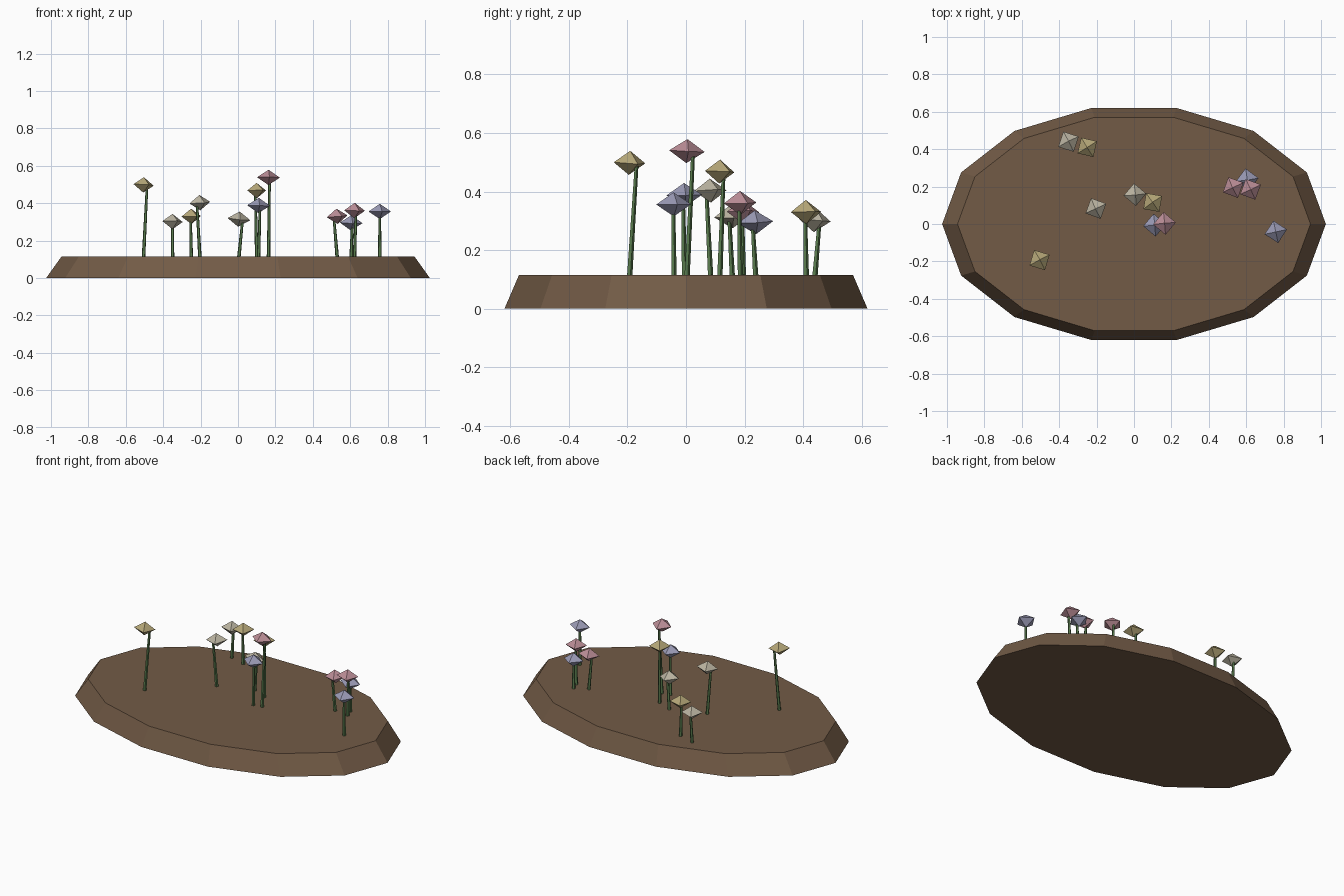
import bpy, bmesh, math
from mathutils import Matrix, Vector

if "Cube" in bpy.data.objects:
    bpy.data.objects.remove(bpy.data.objects["Cube"])

TOP = 0.115          # height of the soil surface


def material(name, rgb):
    m = bpy.data.materials.new(name)
    m.diffuse_color = (*rgb, 1)
    m.use_nodes = True
    m.node_tree.nodes["Principled BSDF"].inputs["Base Color"].default_value = m.diffuse_color
    return m


SOIL = material("soil", (0.17, 0.105, 0.062))
STEM = material("stem_green", (0.10, 0.20, 0.075))
PETAL = {
    "pink": material("petal_pink", (0.50, 0.27, 0.31)),
    "yellow": material("petal_yellow", (0.47, 0.39, 0.19)),
    "white": material("petal_white", (0.50, 0.46, 0.36)),
    "blue": material("petal_blue", (0.33, 0.33, 0.47)),
}


def frustum(name, sides, r1, r2, depth, mat, matrix):
    """Flat-shaded tapered prism standing on its local origin."""
    bm = bmesh.new()
    bmesh.ops.create_cone(bm, cap_ends=True, segments=sides, radius1=r1, radius2=r2,
                          depth=depth, matrix=Matrix.Translation((0, 0, depth / 2)))
    return finish(name, bm, mat, matrix)


def finish(name, bm, mat, matrix):
    bm.transform(matrix)
    bmesh.ops.recalc_face_normals(bm, faces=bm.faces)
    me = bpy.data.meshes.new(name)
    bm.to_mesh(me)
    bm.free()
    me.materials.append(mat)
    ob = bpy.data.objects.new(name, me)
    bpy.context.collection.objects.link(ob)
    return ob


def flower_head(name, r, h, mat, matrix):
    """Squashed octahedron."""
    bm = bmesh.new()
    ring = [bm.verts.new((r * math.cos(a), r * math.sin(a), 0))
            for a in (i * math.pi / 2 for i in range(4))]
    for z in (h, -h):
        tip = bm.verts.new((0, 0, z))
        for i in range(4):
            bm.faces.new((ring[i], ring[(i + 1) % 4], tip))
    return finish(name, bm, mat, matrix)


# Oval 14-sided soil mound
oval = Matrix.Diagonal((1.0257, 0.636, 1, 1)) @ Matrix.Rotation(math.pi / 2, 4, 'Z')
frustum("soil_mound", 14, 1.0, 0.92, TOP, SOIL, oval)

# Flowers: x, y, head height, stem lean in x and y, head yaw, colour
flowers = [
    (-0.505, -0.193, 0.498, 0.019, 0.024, 28, "yellow"),
    (-0.350, 0.440, 0.302, 0.000, 0.016, 27, "white"),
    (-0.250, 0.410, 0.330, -0.004, -0.004, 32, "yellow"),
    (-0.204, 0.083, 0.403, -0.016, -0.014, 25, "white"),
    (0.005, 0.157, 0.315, 0.020, -0.010, 5, "white"),
    (0.100, 0.115, 0.468, -0.008, 0.013, 35, "yellow"),
    (0.110, -0.006, 0.388, 0.008, -0.005, 5, "blue"),
    (0.163, 0.003, 0.538, 0.006, 0.021, 5, "pink"),
    (0.530, 0.195, 0.330, -0.018, -0.004, 25, "pink"),
    (0.605, 0.237, 0.295, 0.006, -0.010, 8, "blue"),
    (0.623, 0.185, 0.361, 0.008, -0.004, 25, "pink"),
    (0.758, -0.042, 0.356, 0.000, -0.002, 12, "blue"),
]
for i, (x, y, z, dx, dy, yaw, colour) in enumerate(flowers, 1):
    length = z - TOP
    lean = Vector((0, 0, 1)).rotation_difference(Vector((dx, dy, length))).to_matrix().to_4x4()
    frustum(f"stem_{i}", 5, 0.010, 0.007, length, STEM,
            Matrix.Translation((x, y, TOP)) @ lean)
    flower_head(f"flower_head_{i}", 0.061, 0.041, PETAL[colour],
                Matrix.Translation((x, y, z)) @ lean
                @ Matrix.Rotation(math.radians(yaw), 4, 'Z'))
